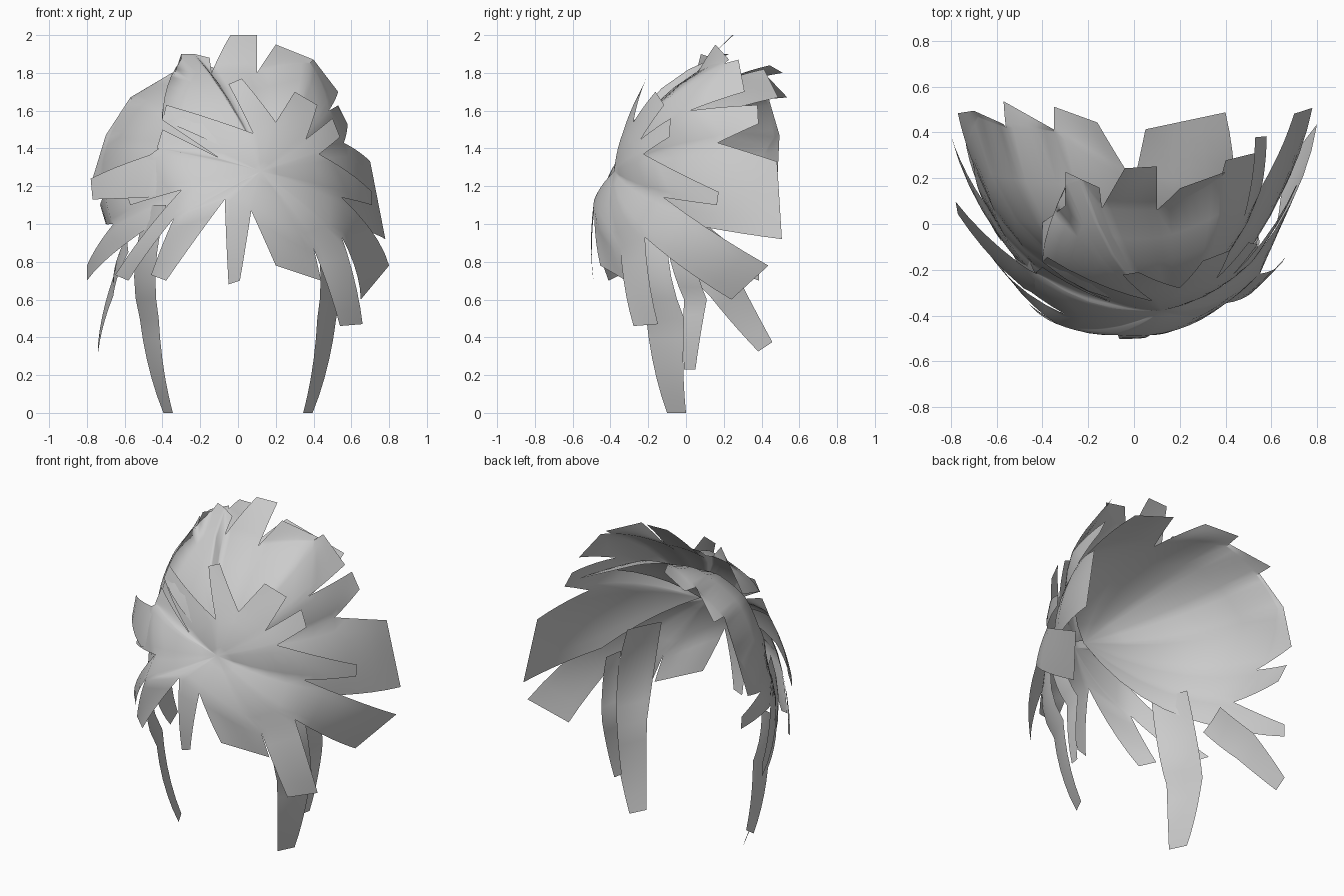
import bpy
import bmesh
from mathutils import Vector

cube = bpy.data.objects.get("Cube")
if cube:
    bpy.data.objects.remove(cube, do_unlink=True)

hair_grey = bpy.data.materials.new("hair_grey")
hair_grey.use_nodes = True
colour = (.6, .6, .6, 1)
hair_grey.diffuse_color = colour
hair_grey.node_tree.nodes["Principled BSDF"].inputs["Base Color"].default_value = colour

HEAD = Vector((0, .3, 1.2))
STEPS, COLUMNS = 5, 6


def on_head(place, push):
    """A point on the bowl of the head, from its width and height, pushed back."""
    x, z = place
    return Vector((x, .9 * x * x + .45 * max(0, z - 1.15) - .49 + push, z))


def outward(point):
    away = point - HEAD
    away.z *= .5
    return away.normalized()


def bowed(start, end, bend):
    """Points from start to end, bowed away from the head like an arc on a dome."""
    out = outward((start + end) / 2) * (end - start).length_squared / bend
    steps = [i / STEPS for i in range(STEPS + 1)]
    return [start.lerp(end, t) + out * 4 * t * (1 - t) for t in steps]


def edge_curve(root, notch, tip):
    return bowed(root, notch, 6) + bowed(notch, tip, 12)[1:]


def add_sheet(bm, left_points, right_points):
    """Loft a curved sheet between two edges, flattening towards its cut tip."""
    left, right = edge_curve(*left_points), edge_curve(*right_points)
    rows = []
    for i, (start, end) in enumerate(zip(left, right)):
        arch = outward((start + end) / 2) * (end - start).length_squared / 6
        arch *= min(1, (2 * STEPS - i) / STEPS)
        row = []
        for column in range(COLUMNS + 1):
            s = column / COLUMNS
            row.append(bm.verts.new(start.lerp(end, s) + arch * 4 * s * (1 - s)))
        rows.append(row)
    for upper, lower in zip(rows, rows[1:]):
        for j in range(COLUMNS):
            bm.faces.new((upper[j], lower[j], lower[j + 1], upper[j + 1]))


def finish(name, bm):
    bmesh.ops.remove_doubles(bm, verts=bm.verts, dist=.001)
    mesh = bpy.data.meshes.new(name)
    bm.to_mesh(mesh)
    bm.free()
    mesh.materials.append(hair_grey)
    mesh.shade_smooth()
    obj = bpy.data.objects.new(name, mesh)
    bpy.context.collection.objects.link(obj)


def fan(name, root, notch, locks, notch_push=0):
    """Locks around one root; neighbours are joined as far as the notch between them."""
    bm = bmesh.new()
    root = Vector(root)
    notch = on_head(notch, notch_push)
    for tip_a, tip_b, next_notch, tip_push, next_push in locks:
        following = on_head(next_notch, next_push)
        add_sheet(bm, (root, notch, on_head(tip_a, tip_push)),
                  (root, following, on_head(tip_b, tip_push)))
        notch = following
    finish(name, bm)


def loose_lock(name, path, width):
    """A free lock along a path, narrowing to half its width at the tip."""
    bm = bmesh.new()
    path = [Vector(point) for point in path]
    halves = [Vector(width) / narrowing for narrowing in (2, 2, 4)]
    add_sheet(bm, [p - h for p, h in zip(path, halves)],
              [p + h for p, h in zip(path, halves)])
    finish(name, bm)


# Front layer: fringe, left side locks, tufts, right side locks
fringe_notch = (.07, 1.07)
fan("front_layer", (.12, -.38, 1.28), fringe_notch, [
    # left half of the fringe and the cheek locks
    ((.2, .78), (.44, .7), (.4, .87), 0, 0),
    ((.54, .46), (.66, .47), (.55, .93), -.05, 0),
    ((.65, .6), (.8, .78), (.55, 1.14), .35, .1),
    ((.71, 1.1), (.71, 1.17), (.43, 1.37), .2, 0),
    # short tufts over the parting
    ((.54, 1.46), (.5, 1.56), (.36, 1.45), 0, 0),
    ((.42, 1.63), (.3, 1.7), (.2, 1.54), 0, 0),
    ((.02, 1.77), (-.05, 1.74), (.08, 1.48), 0, 0),
    ((-.38, 1.63), (-.4, 1.55), (-.1, 1.35), 0, .05),
    # right side locks
    ((-.4, 1.5), (-.43, 1.4), (-.42, 1.4), 0, 0),
    ((-.62, 1.24), (-.57, 1.1), (-.3, 1.18), 0, 0),
    # right half of the fringe
    ((-.65, .73), (-.58, .7), (-.34, 1.03), 0, -.05),
    ((-.46, .73), (-.38, .7), (-.07, 1.13), -.05, 0),
    ((-.05, .68), (.01, .7), fringe_notch, 0, 0),
])

# Crown layer: left side locks and the sheets swept up over the top
fan("crown_layer", (.14, -.34, 1.3), (.58, 1), [
    ((.78, .92), (.7, 1.33), (.56, 1.43), .45, .25),
    ((.58, 1.53), (.53, 1.63), (.48, 1.6), .4, .1),
    ((.53, 1.7), (.4, 1.87), (.38, 1.85), .3, .25),
    ((.4, 1.87), (.2, 1.95), (.1, 1.8), .25, .25),
    ((.1, 2), (-.04, 2), (-.14, 1.8), .35, .25),
    ((-.15, 1.88), (-.23, 1.9), (-.23, 1.9), .3, .3),
    ((-.23, 1.9), (-.3, 1.9), (-.3, 1.87), .3, .25),
    ((-.3, 1.9), (-.4, 1.6), (-.4, 1.55), .15, 0),
], notch_push=.2)

# Back layer: large sheets beneath the crown and the right side locks
fan("back_layer", (.1, -.33, 1.3), (.44, 1.55), [
    ((.4, 1.67), (.05, 1.82), (0, 1.75), .6, .4),
    ((-.16, 1.84), (-.35, 1.8), (-.35, 1.78), .6, .5),
    ((-.35, 1.8), (-.57, 1.67), (-.56, 1.66), .5, .4),
    ((-.57, 1.67), (-.7, 1.47), (-.68, 1.46), .4, .4),
    ((-.7, 1.47), (-.77, 1.24), (-.7, 1.16), .4, .3),
    ((-.73, 1.1), (-.7, 1), (-.66, 1), .5, .2),
    ((-.8, .78), (-.8, .7), (-.52, .95), .3, .1),
], notch_push=.2)

# Loose locks at the sides
fan("right_upper_lock", (0, -.37, 1.28), (-.42, 1.38), [
    ((-.78, 1.24), (-.77, 1.13), (-.48, 1.14), 0, 0),
])
loose_lock("left_ear_lock",
           [(.54, -.05, .95), (.5, .05, .6), (.46, .02, .23)], (.02, .12, 0))
loose_lock("right_ear_lock",
           [(-.58, 0, .9), (-.66, .2, .67), (-.74, .42, .35)], (0, .15, .1))

# Long sideburns, mirrored
for label, side in (("left", 1), ("right", -1)):
    path = [(.43, -.2, 1.1), (.47, -.11, .5), (.37, -.05, 0)]
    loose_lock(label + "_sideburn", [(x * side, y, z) for x, y, z in path],
               (.1 * side, .2, 0))
